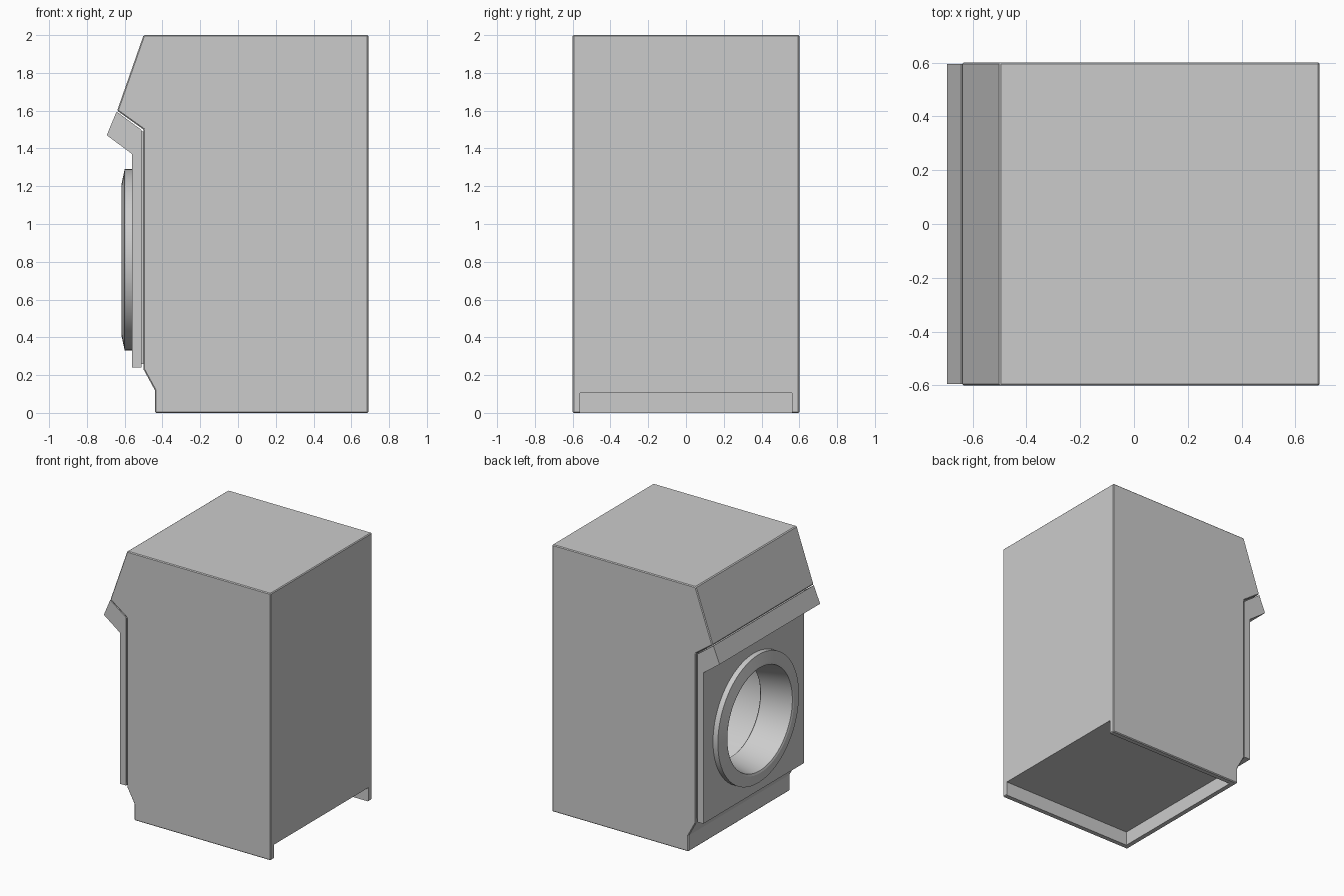
import bpy, bmesh, math

if "Cube" in bpy.data.objects:
    bpy.data.objects.remove(bpy.data.objects["Cube"])


def finish(bm, name):
    bmesh.ops.remove_doubles(bm, verts=bm.verts[:], dist=1e-5)
    bmesh.ops.recalc_face_normals(bm, faces=bm.faces[:])
    me = bpy.data.meshes.new(name)
    bm.to_mesh(me)
    bm.free()
    ob = bpy.data.objects.new(name, me)
    bpy.context.collection.objects.link(ob)
    return ob


def extrude_profile(name, pts, half_width):
    """Extrude an (x, z) outline along y, symmetric about y = 0."""
    bm = bmesh.new()
    near = [bm.verts.new((x, -half_width, z)) for x, z in pts]
    far = [bm.verts.new((x, half_width, z)) for x, z in pts]
    bm.faces.new(near)
    bm.faces.new(far[::-1])
    for i in range(len(pts)):
        j = (i + 1) % len(pts)
        bm.faces.new((near[i], near[j], far[j], far[i]))
    return finish(bm, name)


def lathe(name, pts, z, segs=64):
    """Spin an (x, radius) profile about the horizontal door axis."""
    bm = bmesh.new()
    rings = []
    for x, r in pts:
        if r == 0:
            rings.append([bm.verts.new((x, 0, z))] * segs)
        else:
            rings.append([bm.verts.new((x, r * math.cos(a), z + r * math.sin(a)))
                          for a in (2 * math.pi * i / segs for i in range(segs))])
    for a, b in zip(rings, rings[1:]):
        for i in range(segs):
            j = (i + 1) % segs
            corners = list(dict.fromkeys((a[i], a[j], b[j], b[i])))
            if len(corners) > 2:
                bm.faces.new(corners)
    return finish(bm, name)


def bevel(ob, width):
    m = ob.modifiers.new("edge_bevel", "BEVEL")
    m.width, m.segments, m.limit_method = width, 1, "ANGLE"


def cut(ob, cutter):
    m = ob.modifiers.new("cut", "BOOLEAN")
    m.operation, m.solver, m.object = "DIFFERENCE", "EXACT", cutter
    cutter.hide_render = True
    cutter.hide_set(True)


DOOR_Z = 0.81

# Cabinet body
body = extrude_profile("cabinet_body", [
    (0.69, 0), (0.69, 2), (-0.5, 2), (-0.64, 1.6), (-0.5, 1.5),
    (-0.5, 0.23), (-0.44, 0.12), (-0.44, 0)], 0.6)
bevel(body, 0.006)

# Front panel with its outward-leaning lip
panel = extrude_profile("front_panel", [
    (-0.643, 1.595), (-0.695, 1.47), (-0.56, 1.37), (-0.56, 0.24),
    (-0.51, 0.24), (-0.51, 1.497)], 0.595)

# Recessed strip closing the gap between panel and body
seal = extrude_profile("panel_seal", [
    (-0.515, 1.49), (-0.515, 0.26), (-0.497, 0.26), (-0.497, 1.49)], 0.585)

# Cutters: hollow under the base, door opening, drum space
base_cut = extrude_profile("base_cutter", [
    (-0.4, -0.1), (0.8, -0.1), (0.8, 0.105), (-0.4, 0.105)], 0.56)
door_cut = lathe("door_cutter", [(-0.9, 0), (-0.9, 0.44), (-0.45, 0.44), (-0.45, 0)], DOOR_Z)
drum_cut = lathe("drum_cutter", [(-0.9, 0), (-0.9, 0.52), (0.52, 0.52), (0.52, 0)], DOOR_Z)
cut(body, base_cut)
cut(body, drum_cut)
cut(panel, door_cut)
cut(seal, door_cut)

# Round door rim with tapered opening
rim = lathe("door_rim", [
    (-0.555, 0.43), (-0.56, 0.48), (-0.60, 0.48), (-0.617, 0.40), (-0.612, 0.385),
    (-0.38, 0.34), (-0.37, 0.35), (-0.555, 0.43)], DOOR_Z)

# Drum behind the opening
drum = lathe("drum", [
    (-0.38, 0.345), (-0.38, 0.50), (0.45, 0.50), (0.45, 0), (0.47, 0),
    (0.47, 0.51), (-0.39, 0.51), (-0.39, 0.345), (-0.38, 0.345)], DOOR_Z)

for ob in (rim, drum):
    bpy.ops.object.select_all(action="DESELECT")
    ob.select_set(True)
    bpy.context.view_layer.objects.active = ob
    bpy.ops.object.shade_smooth_by_angle(angle=math.radians(30))
